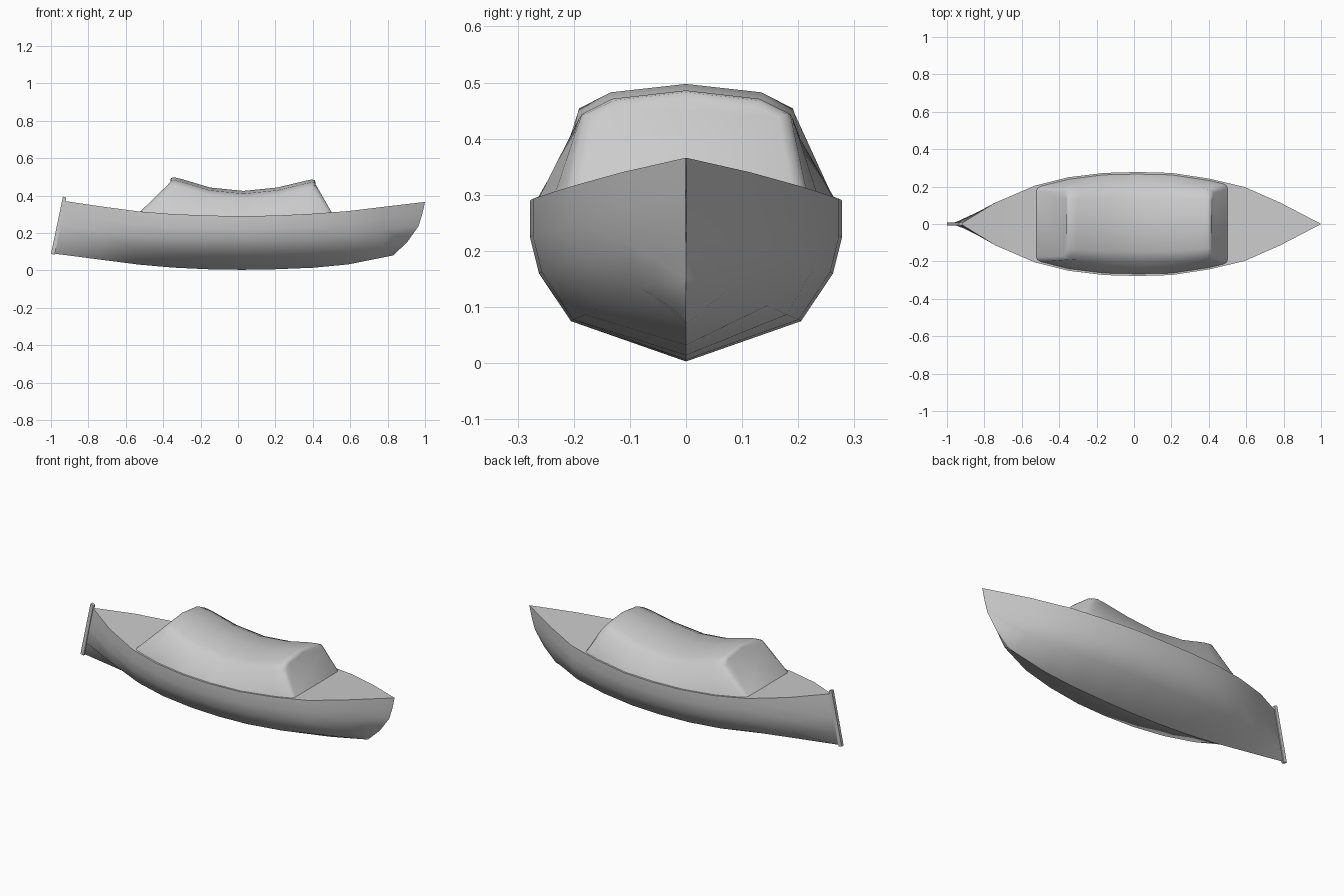
import bpy
import bmesh
import math

cube = bpy.data.objects.get("Cube")
if cube:
    bpy.data.objects.remove(cube, do_unlink=True)

grey = bpy.data.materials.new("plain grey")
grey.use_nodes = True
grey.diffuse_color = (0.6, 0.6, 0.6, 1)
grey.node_tree.nodes["Principled BSDF"].inputs["Base Color"].default_value = grey.diffuse_color


def loft(rings):
    """Skin a row of closed rings, with end caps."""
    bm = bmesh.new()
    rows = [[bm.verts.new(p) for p in ring] for ring in rings]
    n = len(rows[0])
    for a, b in zip(rows, rows[1:]):
        for i in range(n):
            j = (i + 1) % n
            bm.faces.new((a[i], a[j], b[j], b[i]))
    caps = [bm.faces.new(rows[0]), bm.faces.new(rows[-1])]
    return bm, caps


def finish(name, bm, sharp_angle, sharp_rule=None):
    bmesh.ops.recalc_face_normals(bm, faces=bm.faces)
    for f in bm.faces:
        f.smooth = True
    for e in bm.edges:
        steep = e.calc_face_angle(0) > math.radians(sharp_angle)
        e.smooth = not (steep or (sharp_rule and sharp_rule(e)))
    mesh = bpy.data.meshes.new(name)
    bm.to_mesh(mesh)
    bm.free()
    mesh.materials.append(grey)
    obj = bpy.data.objects.new(name, mesh)
    bpy.context.collection.objects.link(obj)
    return obj


def mirrored(half):
    """Close a half section whose first point lies on the centre line."""
    return half + [(x, -y, z) for x, y, z in reversed(half) if y > 0 or z < 0]


# Hull and deck: station x, deck half width, sheer height, keel height
stations = [(-0.74, 0.115, 0.343, 0.058), (-0.53, 0.205, 0.315, 0.031),
            (-0.35, 0.25, 0.301, 0.015), (-0.16, 0.273, 0.293, 0.006),
            (0.02, 0.278, 0.29, 0.003), (0.2, 0.273, 0.293, 0.006),
            (0.4, 0.243, 0.303, 0.014), (0.59, 0.198, 0.317, 0.032),
            (0.78, 0.115, 0.34, 0.07)]
# Section from keel to sheer: share of the width, share of the height
section = [(0, 0), (0.737, 0.25), (0.942, 0.545), (1, 0.77), (1, 1)]


def hull_ring(xs, width, sheer, keel):
    half = [(x, width * w, keel + (sheer - keel) * h)
            for x, (w, h) in zip(xs, section)]
    return half + [(x, -y, z) for x, y, z in reversed(half[1:])]


stern_x = [-0.985 + 0.063 * h for w, h in section]
stem_x = [0.83, 0.905, 0.965, 0.985, 1.0]
rings = [hull_ring(stern_x, 0.003, 0.37, 0.09)]
rings += [hull_ring([x] * 5, w, s, k) for x, w, s, k in stations]
rings += [hull_ring(stem_x, 0.0005, 0.366, 0.08)]
hull, _ = loft(rings)
finish("hull_and_deck", hull, 50,
       lambda e: all(abs(v.co.y) < 0.0001 for v in e.verts))

# Cabin: base x, base half width, base z, roof x, roof half width, roof peak z
cabin_stations = [(-0.525, 0.196, 0.312, -0.362, 0.188, 0.502),
                  (-0.35, 0.24, 0.299, -0.3, 0.193, 0.488),
                  (-0.16, 0.264, 0.291, -0.15, 0.203, 0.443),
                  (0.02, 0.268, 0.288, 0.03, 0.206, 0.425),
                  (0.2, 0.264, 0.291, 0.21, 0.203, 0.443),
                  (0.4, 0.234, 0.301, 0.36, 0.19, 0.479),
                  (0.502, 0.21, 0.308, 0.415, 0.183, 0.49)]


def cabin_ring(bx, bw, bz, rx, rw, peak):
    half = [(rx, rw * 0.71, peak - 0.015), (rx, rw, peak - 0.042), (bx, bw, bz)]
    return [(rx, 0, peak)] + half + [(x, -y, z) for x, y, z in reversed(half)]


cabin, ends = loft([cabin_ring(*s) for s in cabin_stations])
base_z = 0.33
rims = [e for f in ends for e in f.edges if max(v.co.z for v in e.verts) > base_z]
bmesh.ops.bevel(cabin, geom=rims, offset=0.02, segments=2, profile=0.5,
                affect='EDGES', clamp_overlap=True)
finish("cabin", cabin, 70)

# Raked stern post
post_side = [(-1.0, 0.088), (-0.98, 0.084), (-0.918, 0.388), (-0.936, 0.395)]
post, _ = loft([[(x, y, z) for x, z in post_side] for y in (-0.009, 0.009)])
finish("stern_post", post, 30)
